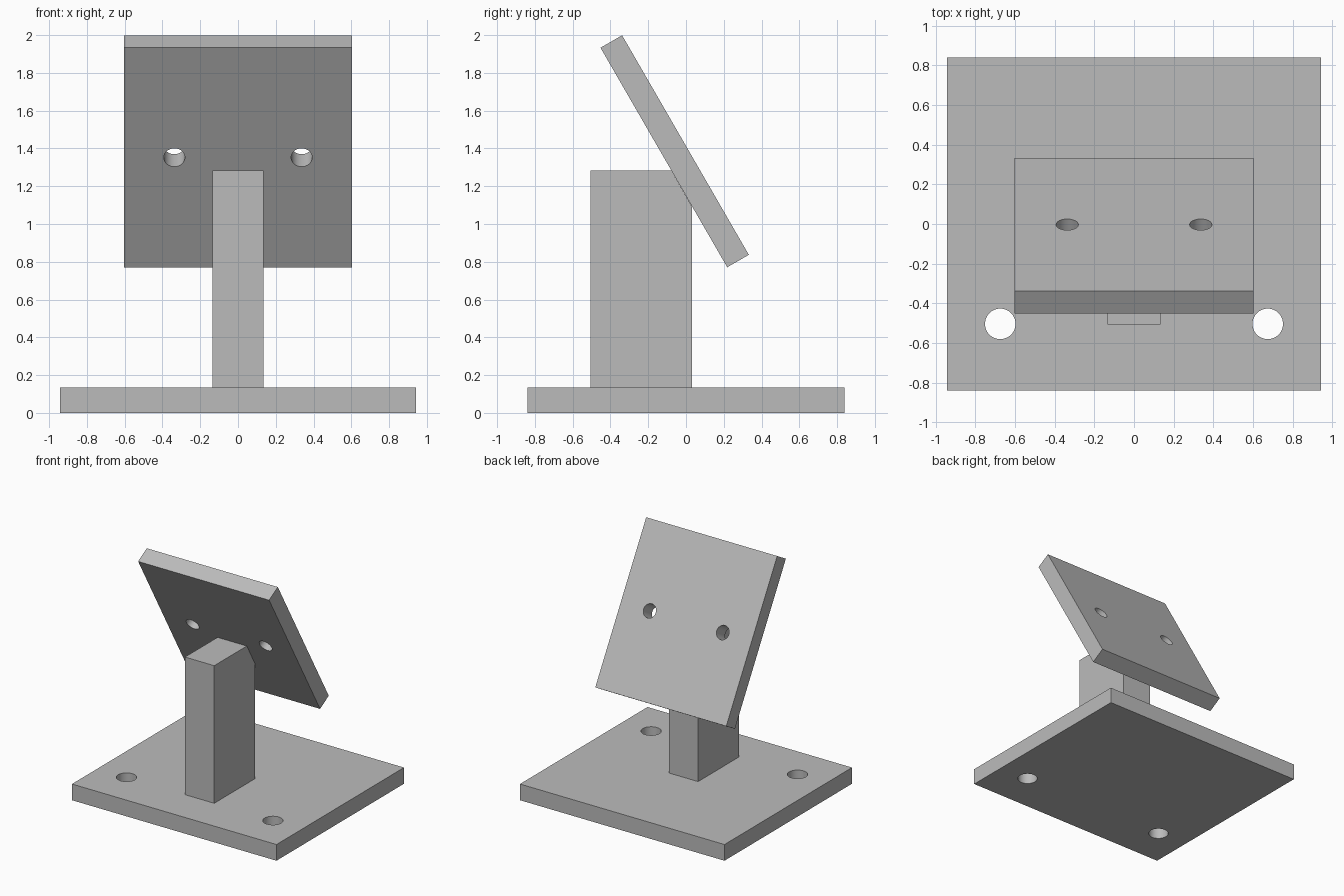
import bpy
import bmesh
from math import radians
from mathutils import Matrix, Vector

if "Cube" in bpy.data.objects:
    bpy.data.objects.remove(bpy.data.objects["Cube"], do_unlink=True)

grey = bpy.data.materials.new("plain grey")
grey.use_nodes = True
colour = (0.5, 0.5, 0.5, 1)
grey.diffuse_color = colour
grey.node_tree.nodes["Principled BSDF"].inputs["Base Color"].default_value = colour


def make_object(name, bm):
    bmesh.ops.recalc_face_normals(bm, faces=bm.faces)
    mesh = bpy.data.meshes.new(name)
    bm.to_mesh(mesh)
    bm.free()
    mesh.materials.append(grey)
    obj = bpy.data.objects.new(name, mesh)
    bpy.context.collection.objects.link(obj)
    return obj


def drilled_plate(name, size, hole_x, hole_y, radius):
    """Flat plate centred on its origin, with a mirrored pair of through holes."""
    bm = bmesh.new()
    bmesh.ops.create_cube(bm, size=1)
    bmesh.ops.scale(bm, vec=size, verts=bm.verts)
    plate = make_object(name, bm)

    bm = bmesh.new()
    for side in (-1, 1):
        bmesh.ops.create_cone(bm, cap_ends=True, segments=48, radius1=radius,
                              radius2=radius, depth=size[2] * 3,
                              matrix=Matrix.Translation((side * hole_x, hole_y, 0)))
    cutter = make_object(name + "_hole_cutter", bm)
    cutter.hide_render = True

    cut = plate.modifiers.new("holes", "BOOLEAN")
    cut.operation = "DIFFERENCE"
    cut.solver = "EXACT"
    cut.object = cutter
    bpy.ops.object.select_all(action="DESELECT")
    plate.select_set(True)
    bpy.context.view_layer.objects.active = plate
    bpy.ops.object.modifier_apply(modifier=cut.name)
    bpy.data.objects.remove(cutter, do_unlink=True)
    bpy.ops.object.shade_smooth_by_angle(angle=radians(30))
    return plate


# Base with two mounting holes near the front
base_top = 0.135
base = drilled_plate("base_plate", (1.886, 1.68, base_top), 0.675, -0.504, 0.077)
base.location.z = base_top / 2

# Tilted plate leaning towards the front, holes along its middle
tilted = drilled_plate("tilted_plate", (1.208, 1.342, 0.132), 0.337, 0, 0.056)
tilted.rotation_euler.x = radians(-60)
tilted.location = (0, -0.06, 1.385)

# Post: side profile with its upper back corner cut to meet the tilted plate
profile = [(-0.506, base_top), (0.033, base_top), (0.033, 1.09),
           (-0.077, 1.282), (-0.506, 1.282)]
half_width = 0.135
bm = bmesh.new()
side = bm.faces.new([bm.verts.new((-half_width, y, z)) for y, z in profile])
extruded = bmesh.ops.extrude_face_region(bm, geom=[side])["geom"]
bmesh.ops.translate(bm, vec=Vector((half_width * 2, 0, 0)),
                    verts=[v for v in extruded if isinstance(v, bmesh.types.BMVert)])
make_object("support_post", bm)
